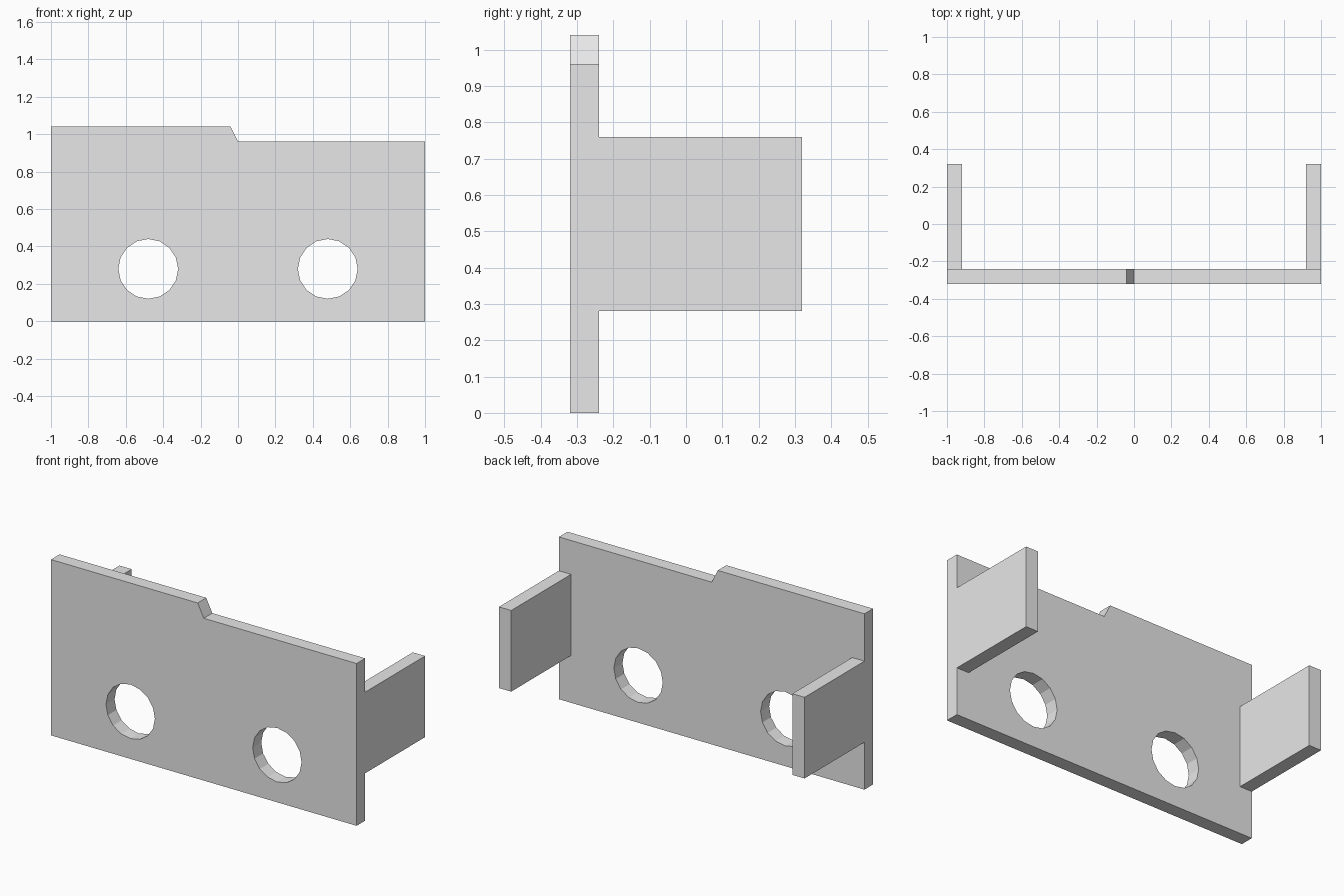
import bpy
from math import cos, sin, tau, pi

cube = bpy.data.objects.get("Cube")
if cube:
    bpy.data.objects.remove(cube, do_unlink=True)

grey = bpy.data.materials.new("light grey")
grey.use_nodes = True
grey.diffuse_color = (0.8, 0.8, 0.8, 1)
grey.node_tree.nodes["Principled BSDF"].inputs["Base Color"].default_value = (0.8, 0.8, 0.8, 1)


def add_loop(curve, points):
    spline = curve.splines.new('POLY')
    spline.points.add(len(points) - 1)
    for p, (x, z) in zip(spline.points, points):
        p.co = (x, z, 0, 1)
    spline.use_cyclic_u = True


def circle(cx, cz, radius, sides=16):
    return [(cx + radius * cos(tau * i / sides), cz + radius * sin(tau * i / sides))
            for i in range(sides)]


# Front plate: stepped outline with two round holes
curve = bpy.data.curves.new("front_plate", 'CURVE')
curve.dimensions = '2D'
curve.fill_mode = 'BOTH'
curve.extrude = 0.04
add_loop(curve, [(-1, 0), (1, 0), (1, 0.96), (0, 0.96), (-0.04, 1.04), (-1, 1.04)])
for side in (-1, 1):
    add_loop(curve, circle(side * 0.48, 0.28, 0.16))
curve.materials.append(grey)
plate = bpy.data.objects.new("front_plate", curve)
plate.rotation_euler.x = pi / 2
plate.location.y = -0.28
bpy.context.collection.objects.link(plate)
bpy.ops.object.select_all(action='DESELECT')
plate.select_set(True)
bpy.context.view_layer.objects.active = plate
bpy.ops.object.convert(target='MESH')
bpy.ops.object.shade_flat()

# Side arms reaching back from the plate
for name, side in (("left_arm", 1), ("right_arm", -1)):
    bpy.ops.mesh.primitive_cube_add(size=1, location=(side * 0.96, 0.04, 0.52))
    arm = bpy.context.object
    arm.name = name
    arm.scale = (0.08, 0.56, 0.48)
    arm.data.materials.append(grey)
